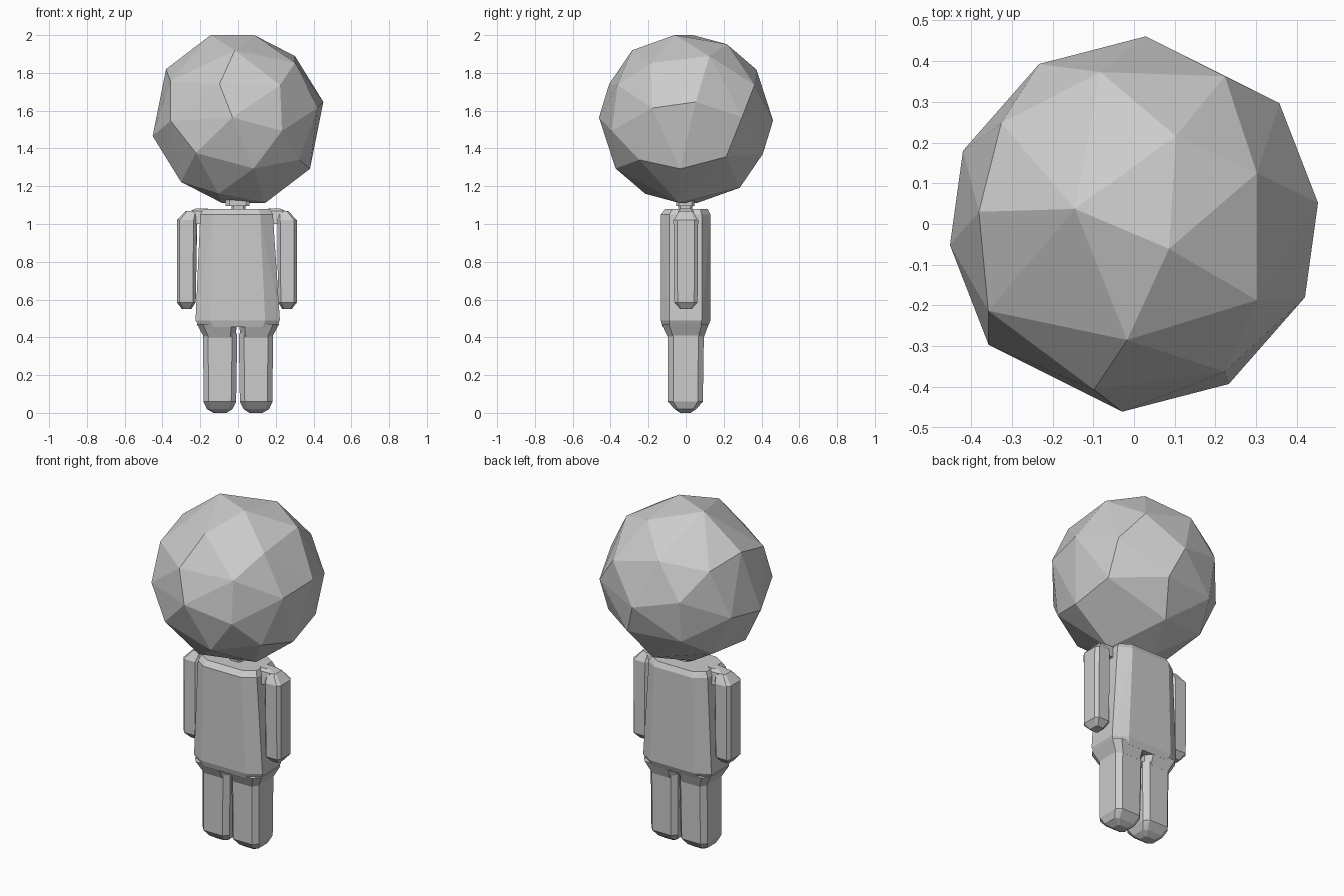
import bpy, bmesh
from mathutils import Vector

cube = bpy.data.objects.get("Cube")
if cube:
    bpy.data.objects.remove(cube, do_unlink=True)

# One plain material for the whole figure
grey = bpy.data.materials.new("plain grey")
grey.use_nodes = True
COLOUR = (0.6, 0.6, 0.6, 1.0)
grey.diffuse_color = COLOUR
grey.node_tree.nodes["Principled BSDF"].inputs["Base Color"].default_value = COLOUR


def hull(name, points):
    """Faceted convex solid around the points."""
    bm = bmesh.new()
    for p in points:
        bm.verts.new(p)
    bmesh.ops.convex_hull(bm, input=bm.verts[:])
    loose = [v for v in bm.verts if not v.link_faces]
    bmesh.ops.delete(bm, geom=loose, context='VERTS')
    bmesh.ops.dissolve_limit(bm, angle_limit=0.02, verts=bm.verts[:], edges=bm.edges[:])
    bmesh.ops.recalc_face_normals(bm, faces=bm.faces[:])
    mesh = bpy.data.meshes.new(name)
    bm.to_mesh(mesh)
    bm.free()
    mesh.materials.append(grey)
    obj = bpy.data.objects.new(name, mesh)
    bpy.context.collection.objects.link(obj)
    return obj


def ring(z, x0, x1, y0, y1, cut=0.3):
    """Rectangle with cut corners; cut is the share of each half side removed."""
    cx, cy, hx, hy = (x0 + x1) / 2, (y0 + y1) / 2, (x1 - x0) / 2, (y1 - y0) / 2
    k = 1 - cut
    return [(cx + sx * a * hx, cy + sy * b * hy, z)
            for sx in (-1, 1) for sy in (-1, 1) for a, b in ((1, k), (k, 1))]


# Head: faceted ball; every corner has a partner straight through the centre
HEAD_CENTRE = Vector((0, 0, 1.556))
head_corners = [
    (-.145, .037, .444), (.086, -.061, .444), (-.017, -.285, .364),
    (-.083, .373, .262), (.103, .216, .396), (.302, .125, .333),
    (.302, -.187, .297), (.223, -.363, .18), (.223, .363, .18),
    (-.098, -.407, .185), (-.358, -.213, .20), (-.381, .03, .264),
    (-.326, .248, .216), (.029, .461, -.008), (-.233, .393, .063),
    (-.42, .18, -.058), (-.452, -.052, -.09), (-.357, -.297, -.01),
]
hull("head", [HEAD_CENTRE + s * Vector(c) for c in head_corners for s in (1, -1)])

# Neck: slim stalk with a wider collar under the head
hull("neck", ring(1.05, -.035, .04, -.04, .035) + ring(1.11, -.035, .04, -.04, .035))
hull("neck_collar", ring(1.095, -.065, .06, -.05, .045) + ring(1.15, -.065, .06, -.05, .045))

# Torso: tapered block with cut corners
hull("torso", ring(.455, -.205, .205, -.125, .115, .35)
     + ring(.49, -.225, .222, -.135, .13, .35)
     + ring(1.05, -.2, .185, -.135, .13, .35)
     + ring(1.08, -.185, .17, -.11, .115, .35))


def mirrored(side, x0, x1):
    return sorted((side * x0, side * x1))


for name, s in (("left", 1), ("right", -1)):
    # Hip: narrows from the torso down to the leg
    hull(name + "_hip", ring(.47, *mirrored(s, .005, .218), -.128, .12)
         + ring(.40, *mirrored(s, .015, .18), -.095, .095))

    # Leg: long cut-corner block with a rounded foot end
    hull(name + "_leg", ring(.42, *mirrored(s, .004, .185), -.095, .095)
         + ring(.06, *mirrored(s, .01, .183), -.095, .09)
         + ring(.02, *mirrored(s, .03, .165), -.06, .055)
         + ring(0, *mirrored(s, .06, .13), -.03, .025))

    # Arm: hangs beside the torso, slightly further out on the right
    d = 0 if s == 1 else .012
    hull(name + "_arm", ring(.55, *mirrored(s, .235 + d, .285 + d), -.03, .03)
         + ring(.585, *mirrored(s, .212 + d, .312 + d), -.062, .062)
         + ring(1.02, *mirrored(s, .208 + d, .312 + d), -.065, .065)
         + ring(1.07, *mirrored(s, .215, .265 + d), -.035, .035))

    # Shoulder: joins the arm to the torso
    hull(name + "_shoulder", ring(1.0, *mirrored(s, .15, .24), -.05, .05)
         + ring(1.07, *mirrored(s, .15, .25), -.04, .04)
         + ring(1.083, *mirrored(s, .16, .22), -.025, .025))
